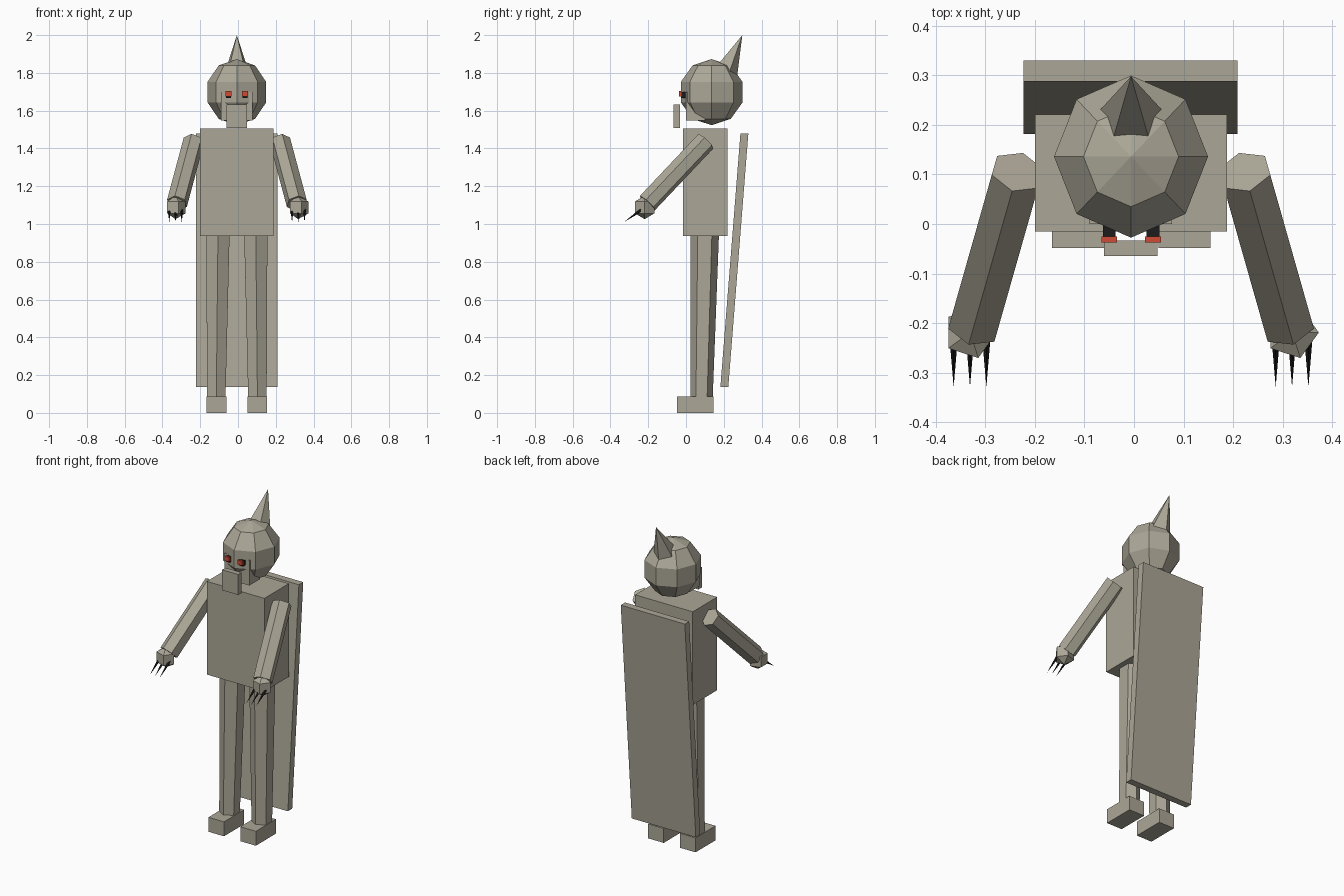
import bpy
import bmesh
import math
from mathutils import Vector

old = bpy.data.objects.get("Cube")
if old:
    bpy.data.objects.remove(old, do_unlink=True)

MID = -0.006  # symmetry plane of the body


def material(name, color):
    m = bpy.data.materials.new(name)
    m.use_nodes = True
    m.diffuse_color = (*color, 1)
    bsdf = next(n for n in m.node_tree.nodes if n.type == 'BSDF_PRINCIPLED')
    bsdf.inputs["Base Color"].default_value = (*color, 1)
    return m


STONE = material("warm grey", (0.41, 0.385, 0.31))
RED = material("eye red", (0.62, 0.07, 0.035))
BLACK = material("black", (0.012, 0.012, 0.012))


def finish(name, bm, mat):
    bmesh.ops.remove_doubles(bm, verts=bm.verts, dist=1e-5)
    bmesh.ops.recalc_face_normals(bm, faces=bm.faces)
    mesh = bpy.data.meshes.new(name)
    bm.to_mesh(mesh)
    bm.free()
    mesh.materials.append(mat)
    obj = bpy.data.objects.new(name, mesh)
    bpy.context.collection.objects.link(obj)
    return obj


def box(name, x, y, z, mat=STONE, shear=0.0):
    """Box between (min, max) ranges; shear shifts the top along y."""
    bm = bmesh.new()
    bmesh.ops.create_cube(bm, size=1)
    for v in bm.verts:
        up = v.co.z + 0.5
        v.co = [r[0] + (r[1] - r[0]) * (c + 0.5) for r, c in zip((x, y, z), v.co)]
        v.co.y += shear * up
    return finish(name, bm, mat)


def lathe(name, p0, p1, rings, sides, mat=STONE, start=0.0, ref=(0, 1, 0), squash=1.0):
    """Flat-sided solid along p0-p1; rings are (fraction, radius)."""
    p0, p1 = Vector(p0), Vector(p1)
    axis = (p1 - p0).normalized()
    u = Vector(ref)
    u = (u - axis * u.dot(axis)).normalized()
    w = u.cross(axis)
    bm = bmesh.new()
    loops = []
    for t, r in rings:
        loop = []
        for i in range(sides):
            a = math.radians(start) + math.tau * i / sides
            loop.append(bm.verts.new(p0.lerp(p1, t) + u * r * math.cos(a)
                                     + w * r * squash * math.sin(a)))
        loops.append(loop)
    for a, b in zip(loops, loops[1:]):
        for i in range(sides):
            j = (i + 1) % sides
            bm.faces.new((a[i], a[j], b[j], b[i]))
    for loop, ring in ((loops[0], rings[0]), (loops[-1], rings[-1])):
        if ring[1] > 0:
            bm.faces.new(loop)
    return finish(name, bm, mat)


def ball(name, center, radius, height, sides, bands, **kw):
    c, h = Vector(center), Vector((0, 0, height))
    rings = [((1 - math.cos(math.pi * i / bands)) / 2,
              radius * math.sin(math.pi * i / bands) if 0 < i < bands else 0)
             for i in range(bands + 1)]
    return lathe(name, c - h, c + h, rings, sides, **kw)


# Torso and the leaning back panel
box("torso", (-0.2, 0.188), (-0.015, 0.221), (0.937, 1.505))
panel = box("cape", (-0.223, 0.209), (0.182, 0.224), (0.137, 1.478), shear=0.106)

# Head, jaw, muzzle and horn
ball("head", (MID, 0.136, 1.698), 0.172, 0.175, 8, 5, squash=0.95)
box("jaw", (-0.09, 0.077), (0.0, 0.1), (1.548, 1.7))
box("muzzle", (-0.061, 0.047), (-0.065, -0.033), (1.507, 1.632))
lathe("horn", (MID, 0.18, 1.746), (MID, 0.298, 2.0), [(0, 0.09), (1, 0)], 5)

for side, label in ((-1, "right"), (1, "left")):
    # Legs and feet
    def px(d):
        return MID + side * d
    lathe(label + "_leg", (px(0.109), 0.082, 0.07), (px(0.1), 0.1, 0.96),
          [(0, 0.059), (1, 0.075)], 6, squash=0.95)
    foot = sorted((px(0.055), px(0.16)))
    box(label + "_foot", foot, (-0.048, 0.145), (0, 0.088))

    # Arms and hands
    lathe(label + "_arm", (px(0.229), 0.105, 1.438), (px(0.317), -0.205, 1.11),
          [(0, 0.056), (1, 0.056)], 6, ref=(0, 0, 1))
    hx = px(0.325)
    ball(label + "_hand", (hx, -0.219, 1.088), 0.0625, 0.0625, 5, 3, ref=(1, 0, 0))

    # Claws
    for k in (-1, 0, 1):
        cx = hx + k * 0.033
        lathe(f"{label}_claw_{k + 2}", (cx, -0.235, 1.075), (cx, -0.329, 1.01),
              [(0, 0.009), (1, 0)], 6, BLACK)

    # Eyes with dark sockets behind
    ex = px(0.044)
    box(label + "_eye", (ex - 0.016, ex + 0.016), (-0.037, -0.025), (1.676, 1.703), RED)
    box(label + "_eye_socket", (ex - 0.013, ex + 0.013), (-0.026, 0.01), (1.666, 1.698), BLACK)
